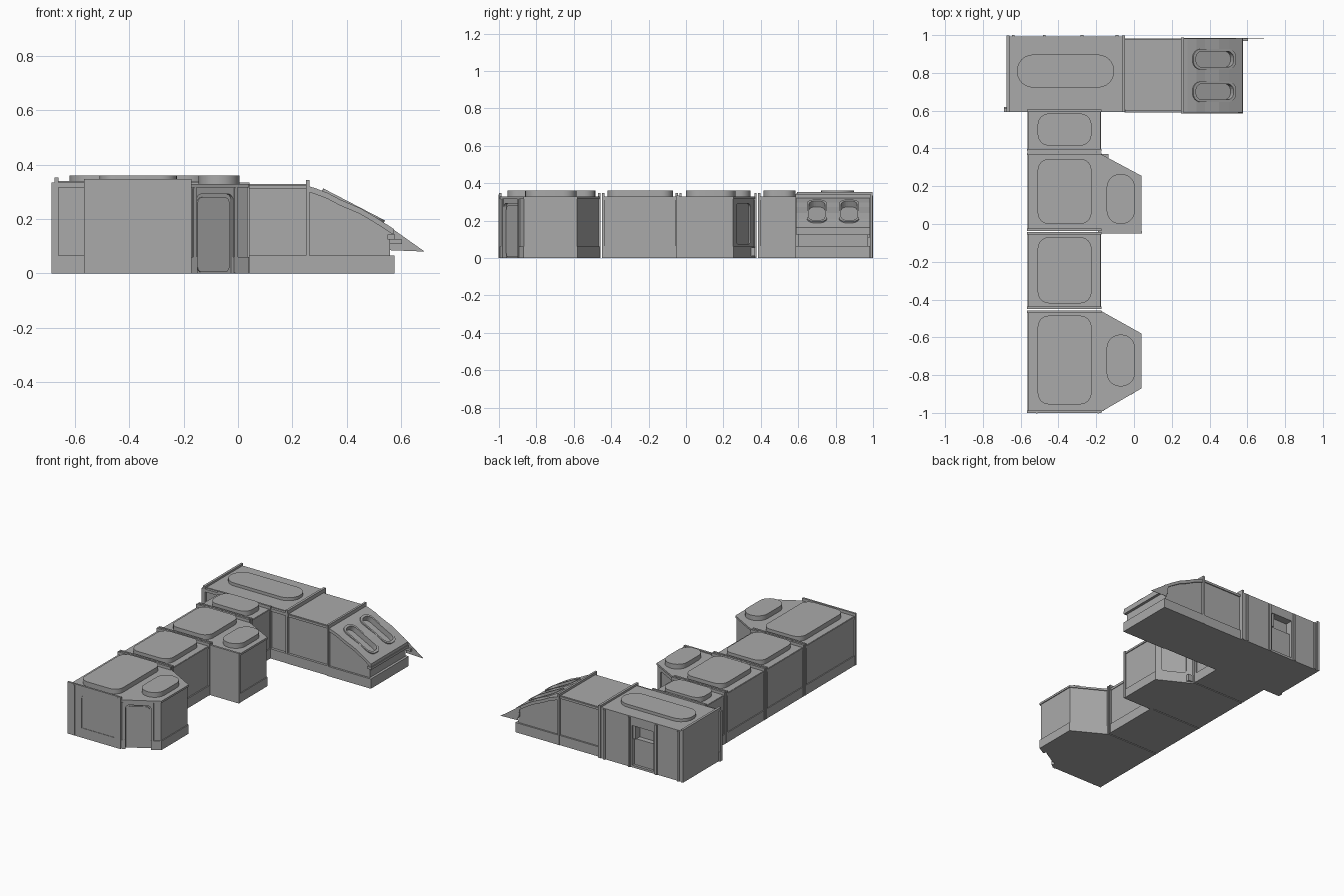
import bpy, bmesh, math
from mathutils import Vector, Matrix

if "Cube" in bpy.data.objects:
    bpy.data.objects.remove(bpy.data.objects["Cube"], do_unlink=True)

grey = bpy.data.materials.new("hull grey")
grey.use_nodes = True
grey.diffuse_color = (0.4, 0.4, 0.4, 1)
grey.node_tree.nodes["Principled BSDF"].inputs["Base Color"].default_value = (0.4, 0.4, 0.4, 1)


def prism(name, pts, a, b, axis="z"):
    """Extrude a 2D outline from a to b: (x, y) along z, or (x, z) along y."""
    place = {"z": lambda p, t: (p[0], p[1], t), "y": lambda p, t: (p[0], t, p[1])}[axis]
    bm = bmesh.new()
    low = [bm.verts.new(place(p, a)) for p in pts]
    high = [bm.verts.new(place(p, b)) for p in pts]
    bm.faces.new(low)
    bm.faces.new(high)
    for i in range(len(pts)):
        j = (i + 1) % len(pts)
        bm.faces.new((low[i], low[j], high[j], high[i]))
    bmesh.ops.recalc_face_normals(bm, faces=bm.faces)
    mesh = bpy.data.meshes.new(name)
    bm.to_mesh(mesh)
    bm.free()
    mesh.materials.append(grey)
    ob = bpy.data.objects.new(name, mesh)
    bpy.context.collection.objects.link(ob)
    return ob


def box(name, x0, x1, y0, y1, z0, z1):
    return prism(name, [(x0, y0), (x1, y0), (x1, y1), (x0, y1)], z0, z1)


def rounded(x0, x1, y0, y1, r, n=6):
    pts = []
    corners = [(x1 - r, y1 - r), (x0 + r, y1 - r), (x0 + r, y0 + r), (x1 - r, y0 + r)]
    for k, (cx, cy) in enumerate(corners):
        for i in range(n + 1):
            t = math.pi / 2 * (k + i / n)
            pts.append((cx + r * math.cos(t), cy + r * math.sin(t)))
    return pts


def cut(target, cutter):
    cutter.hide_render = True
    mod = target.modifiers.new("cut", "BOOLEAN")
    mod.operation = "DIFFERENCE"
    mod.solver = "EXACT"
    mod.object = cutter
    bpy.context.view_layer.objects.active = target
    bpy.ops.object.modifier_apply(modifier=mod.name)
    bpy.data.objects.remove(cutter, do_unlink=True)


def on_wall(name, outline, depth0, depth1, p0, p1):
    """Prism standing on the wall from p0 to p1; negative depth is outside."""
    d = Vector(p1) - Vector(p0)
    ob = prism(name, outline, depth0, depth1, "y")
    ob.data.transform(Matrix.Translation((p0[0], p0[1], 0))
                      @ Matrix.Rotation(math.atan2(d.y, d.x), 4, "Z"))
    return ob


def pad(name, x0, x1, y0, y1, r):
    ob = prism(name, rounded(x0, x1, y0, y1, r), 0.31, 0.36)
    bpy.context.view_layer.objects.active = ob
    for o in bpy.context.selected_objects:
        o.select_set(False)
    ob.select_set(True)
    bpy.ops.object.shade_smooth_by_angle(angle=math.radians(35))


# Long wing: four modules with end frames, skirts, cornices and roof pads
wing = [(-1.0, -0.457), (-0.45, -0.043), (-0.036, 0.378), (0.385, 0.605)]
pads = [(-0.955, -0.485), (-0.42, -0.07), (0.0, 0.345), (0.415, 0.585)]
for i, ((y0, y1), (p0, p1)) in enumerate(zip(wing, pads), 1):
    body = box(f"wing_module_{i}", -0.558, -0.182, y0 + 0.003, y1 - 0.003, 0, 0.328)
    if i == 1:
        front_body = body
    box(f"wing_skirt_{i}", -0.564, -0.174, y0, y1, 0, 0.065)
    box(f"wing_cornice_{i}", -0.562, -0.178, y0, y1, 0.31, 0.326)
    for end, y in (("front", y0), ("back", y1 - 0.013)):
        box(f"wing_frame_{end}_{i}", -0.566, -0.172, y, y + 0.013, 0, 0.347)
    pad(f"wing_roof_pad_{i}", -0.51, -0.225, p0, p1, 0.06)

# Front end door, an inset panel in the end wall
end_frame = bpy.data.objects["wing_frame_front_1"]
cut(end_frame, prism("door_cutter", rounded(-0.46, -0.22, -0.02, 0.295, 0.03), -1.02, -0.995, "y"))
for x in (-0.515, -0.19):
    box("end_wall_rib", x - 0.004, x + 0.004, -1.003, -0.99, 0, 0.34)

# Side bays
bays = [
    ("front_bay", [(-0.19, -1.0), (-0.175, -0.995), (0.04, -0.87), (0.04, -0.58), (-0.175, -0.46), (-0.19, -0.46)],
     (-0.86, -0.585)),
    ("middle_bay", [(-0.19, -0.045), (0.04, -0.045), (0.04, 0.255), (-0.175, 0.37), (-0.19, 0.37)],
     (0.0, 0.265)),
]
for name, outline, (p0, p1) in bays:
    cy = (p0 + p1) / 2
    inner = [(-0.19 + (x + 0.19) * 0.975, cy + (y - cy) * 0.975) for x, y in outline]
    walls = prism(name + "_walls", inner, 0, 0.325)
    skirt = prism(name + "_skirt", outline, 0, 0.06)
    prism(name + "_cap", outline, 0.315, 0.328)
    pad(name + "_roof_pad", -0.145, 0.005, p0, p1, 0.072)
    if name == "front_bay":
        # Recessed door on the front slanted wall, with a raised surround
        a, b = outline[1], outline[2]
        for part in (walls, skirt):
            cut(part, on_wall("cutter", rounded(0.03, 0.185, -0.03, 0.292, 0.022), -0.03, 0.022, a, b))
        on_wall("bay_door_leaf", rounded(0.04, 0.175, 0.004, 0.28, 0.02), 0.016, 0.03, a, b)
        for u in (0.02, 0.195):
            on_wall("bay_door_post", rounded(u - 0.007, u + 0.007, 0, 0.315, 0.003, 2), -0.001, 0.02, a, b)
    else:
        # Slanted back wall with a shallow panel and entry step
        a, b = outline[2], outline[3]
        cut(walls, on_wall("cutter", rounded(0.04, 0.2, 0.075, 0.29, 0.02), -0.02, 0.014, a, b))
        box("entry_step", -0.18, -0.135, 0.30, 0.37, 0.01, 0.055)
box("middle_bay_front_flange", -0.18, 0.042, -0.05, -0.036, 0, 0.335)

# Cross hall
hall = box("hall_body", -0.672, -0.05, 0.61, 0.992, 0, 0.34)
cut(hall, on_wall("cutter", rounded(0.03, 0.35, 0.07, 0.315, 0.015), -0.02, 0.012, (-0.672, 0.992), (-0.672, 0.61)))
cut(hall, box("cutter", -0.455, -0.295, 0.94, 1.1, 0.015, 0.28))
box("hall_door_lower_leaf", -0.45, -0.30, 0.93, 0.975, 0.015, 0.19)
box("hall_door_handle_post", -0.315, -0.297, 0.94, 0.985, 0.19, 0.28)
box("hall_front_skirt", -0.687, -0.045, 0.592, 0.62, 0, 0.065)
box("hall_front_cornice", -0.687, -0.045, 0.594, 0.615, 0.315, 0.335)
box("hall_front_corner_post", -0.687, -0.665, 0.594, 0.615, 0, 0.335)
for x in (-0.668, -0.055):
    box("hall_end_frame", x - 0.008, x + 0.008, 0.594, 0.998, 0, 0.353)
for x in (-0.64, -0.475, -0.275, -0.09):
    box("hall_back_rib", x - 0.007, x + 0.007, 0.985, 1.0, 0, 0.335)
pad("hall_roof_pad", -0.62, -0.105, 0.722, 0.897, 0.086)

# Connector between hall and nose
box("connector_body", -0.05, 0.255, 0.606, 0.972, 0, 0.328)
for y0, y1 in ((0.59, 0.62), (0.96, 0.983)):
    box("connector_skirt", -0.05, 0.255, y0, y1, 0, 0.065)
    box("connector_cornice", -0.05, 0.255, y0 + 0.008, y1 - 0.004, 0.31, 0.325)
box("nose_frame", 0.25, 0.264, 0.585, 0.987, 0, 0.343)

# Sloping nose with two recessed windows
slope = [(0.255, 0.322), (0.283, 0.314), (0.33, 0.296), (0.375, 0.272), (0.45, 0.24), (0.504, 0.208), (0.574, 0.163)]
nose = prism("nose_body", [(0.255, 0), (0.56, 0), (0.56, 0.128), (0.574, 0.14)] + slope[::-1], 0.598, 0.974, "y")
tilt = Matrix.Translation((0.425, 0, 0.248)) @ Matrix.Rotation(math.radians(27.5), 4, "Y")


def tilted(name, outline, z0, z1):
    ob = prism(name, outline, z0, z1)
    ob.data.transform(tilt)
    return ob


for y in (0.7, 0.872):
    cut(nose, tilted("cutter", rounded(-0.128, 0.128, y - 0.054, y + 0.054, 0.045), -0.035, 0.08))
    rim = tilted("window_rim", rounded(-0.128, 0.128, y - 0.054, y + 0.054, 0.045), -0.036, 0.006)
    cut(rim, tilted("cutter", rounded(-0.112, 0.112, y - 0.042, y + 0.042, 0.036), -0.03, 0.08))

# Nose side rails, skirts, sill and the thin side fin
for y0, y1 in ((0.585, 0.605), (0.965, 0.985)):
    box("nose_skirt", 0.255, 0.577, y0, y1, 0, 0.065)
    prism("nose_side_rail", slope + [(x, z - 0.022) for x, z in slope[::-1]], y0 + 0.004, y1 - 0.002, "y")
box("nose_front_skirt", 0.55, 0.577, 0.585, 0.985, 0, 0.065)
box("nose_sill", 0.55, 0.578, 0.588, 0.982, 0.125, 0.142)
box("nose_sill_bracket", 0.55, 0.603, 0.97, 0.985, 0.108, 0.125)
prism("side_fin", [(0.54, 0.184), (0.687, 0.08), (0.56, 0.085)], 0.983, 0.985, "y")
